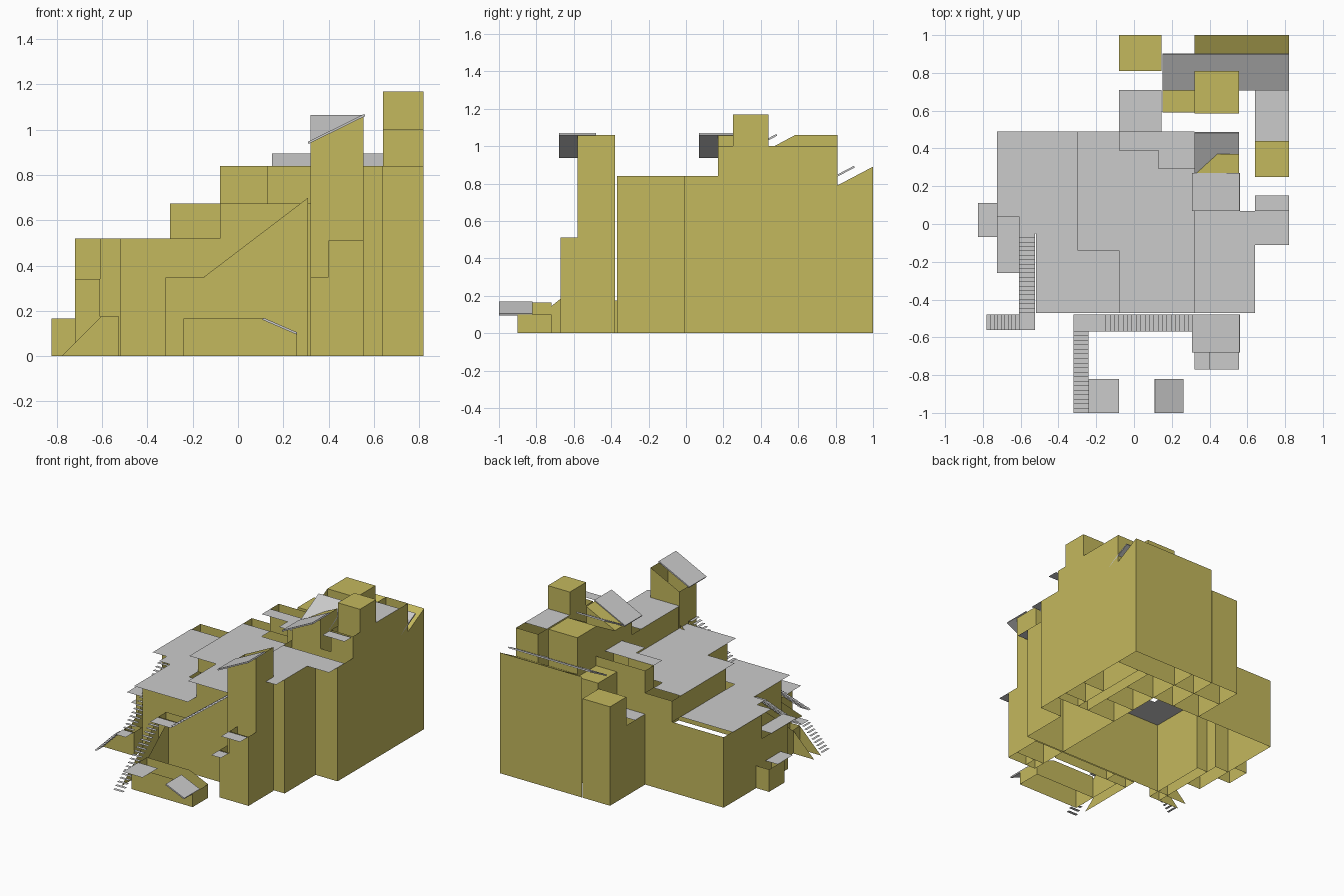
import bpy

if "Cube" in bpy.data.objects:
    bpy.data.objects.remove(bpy.data.objects["Cube"])

wall_mat = bpy.data.materials.new("ochre_wall")
wall_mat.diffuse_color = (0.55, 0.48, 0.11, 1)
wall_mat.use_nodes = True
wall_mat.node_tree.nodes["Principled BSDF"].inputs["Base Color"].default_value = wall_mat.diffuse_color
S = 0.10  # roofs and stair treads sit this far in front of their walls


def mesh(name, verts, faces, mat=None):
    me = bpy.data.meshes.new(name)
    me.from_pydata(verts, [], faces)
    me.update()
    ob = bpy.data.objects.new(name, me)
    bpy.context.collection.objects.link(ob)
    if mat:
        me.materials.append(mat)
    return ob


def wall(name, path, z0, z1):
    """Vertical sheet along a path."""
    n = len(path)
    v = [(x, y, z) for z in (z0, z1) for x, y in path]
    f = [(i, i + 1, n + i + 1, n + i) for i in range(n - 1)]
    return mesh(name, v, f, wall_mat)


def block(name, x0, x1, y0, y1, front, back=None, east=None, top=False):
    """Box walls standing on the ground; the top may slope along y (back) or x (east)."""
    b = front if back is None else back
    e = front if east is None else east
    hs = (front, e, e if east is not None else b, b if east is None else front)
    c = [(x0, y0), (x1, y0), (x1, y1), (x0, y1)]
    v = [(x, y, 0) for x, y in c] + [(x, y, h) for (x, y), h in zip(c, hs)]
    f = [(i, (i + 1) % 4, 4 + (i + 1) % 4, 4 + i) for i in range(4)]
    if top:
        f.append((4, 5, 6, 7))
    return mesh(name, v, f, wall_mat)


def roof(name, pts, z):
    """Flat roof sheet."""
    return mesh(name, [(x, y, z) for x, y in pts], [tuple(range(len(pts)))])


def rect(x0, x1, y0, y1):
    return [(x0, y0), (x1, y0), (x1, y1), (x0, y1)]


def slope_roof(name, x0, x1, y0, y1, hs):
    """Thin slab sloping through four corner heights."""
    v = [(x, y, h) for (x, y), h in zip(rect(x0, x1, y0, y1), hs)]
    ob = mesh(name, v, [(0, 1, 2, 3)])
    m = ob.modifiers.new("thickness", 'SOLIDIFY')
    m.thickness = 0.01
    m.offset = 0


def stair(name, axis, a0, a1, b0, b1, z0, z1, n):
    """Flight of loose treads rising along axis, with the side walls that carry it."""
    def P(a, b, z, dy=0):
        return (a, b + dy, z) if axis == 'x' else (b, a + dy, z)
    v, f = [], []
    for i in range(n):
        s, e = (a0 + (a1 - a0) * (i + k) / n for k in (0, 1))
        z = z0 + (z1 - z0) * (i + 0.7) / n
        f.append(tuple(range(len(v), len(v) + 4)))
        q = [P(s, b0, z), P(e, b0, z), P(e, b1, z), P(s, b1, z)]
        v += q if axis == 'x' else q[::-1]
    mesh(name + "_treads", v, f)
    v = []
    for b in (b0, b1):
        v += [P(a0, b, 0, S), P(a1, b, 0, S), P(a1, b, z1, S), P(a0, b, z0, S)]
    f = [(0, 1, 2, 3), (7, 6, 5, 4)]
    if z0 > 0:
        f.append((0, 3, 7, 4))
    mesh(name + "_sides", v, f, wall_mat)


# West terrace, lowest tier
wall("tier1_west_wall", [(-.08, .59), (-.72, .59), (-.72, .14), (-.61, .14), (-.61, .05),
                         (-.52, .05), (-.52, -.37), (-.08, -.37)], 0, .52)
roof("tier1_roof", [(-.725, .49), (-.725, .04), (-.61, .04), (-.61, -.05), (-.52, -.05),
                    (-.52, -.47), (-.08, -.47), (-.08, -.14), (-.3, -.14), (-.3, .49)], .52)
block("west_annex", -.72, -.61, -.16, .14, .34)
roof("west_annex_roof", rect(-.725, -.61, -.26, .04), .34)
block("west_shed", -.825, -.72, .03, .21, .165)
roof("west_shed_roof", rect(-.825, -.725, -.07, .11), .165)

# Middle tier
wall("tier2_step_wall", [(-.08, .59), (-.3, .59), (-.3, -.04), (-.08, -.04), (-.08, -.37)], .52, .675)
wall("tier2_front_wall", [(-.08, -.37), (.32, -.37)], 0, .675)
roof("tier2_roof", [(-.3, .49), (-.3, -.14), (-.08, -.14), (-.08, -.47), (.32, -.47),
                    (.32, .29), (.13, .29), (.13, .39), (-.08, .39), (-.08, .49)], .675)

# Upper tier
wall("tier3_step_wall", [(-.08, .59), (-.08, .49), (.13, .49), (.13, .39), (.32, .39), (.32, -.37)], .675, .84)
wall("tier3_back_wall", [(.32, .59), (-.08, .59)], .52, .84)
roof("tier3_roof", [(-.08, .39), (.13, .39), (.13, .29), (.32, .29), (.32, .49), (-.08, .49)], .84)

# East block
wall("east_wall", [(.32, .17), (.32, -.37), (.64, -.37), (.64, -.01), (.82, -.01), (.82, .17), (.55, .17)], 0, .84)
roof("east_roof", [(.32, -.47), (.64, -.47), (.64, -.11), (.82, -.11), (.82, .07), (.32, .07)], .84)
block("east_lobby", .64, .82, .17, .25, 1.0)
roof("east_lobby_roof", rect(.64, .82, .07, .15), 1.0)
block("east_tower", .64, .82, .25, .44, 1.17, top=True)
block("east_wing", .64, .82, .44, .81, 1.0)
roof("east_wing_roof", rect(.64, .82, .34, .71), 1.0)

# Towers with pitched roofs: front one and courtyard one
for nm, y, capped in (("front_tower", -.58, False), ("court_tower", .17, True)):
    block(nm, .32, .555, y, y + .2, .945, east=1.06, top=capped)
    slope_roof(nm + "_roof", .31, .56, y - S, y + .1, (.942, 1.065, 1.065, .942))
block("court_house", .32, .555, .37, .585, .945, back=1.06)
slope_roof("court_house_roof", .32, .555, .27, .485, (.945, .945, 1.06, 1.06))
block("high_block", .32, .555, .585, .81, 1.06, top=True)

# Ledges at the foot of the front tower
for nm, x0, x1, z in (("low_ledge", .32, .40, .35), ("high_ledge", .40, .555, .51)):
    block(nm, x0, x1, -.67, -.58, z)
    roof(nm + "_roof", rect(x0, x1, -.77, -.68), z)

# Rear range
wall("rear_wall", [(.32, 1), (.15, 1)], 0, .89)
block("rear_range", .32, .82, .81, 1, .79, back=.89, top=True)
slope_roof("rear_roof", .15, .82, .71, .90, (.79, .79, .89, .89))
block("rear_store", .15, .32, .59, .81, .77, top=True)
block("rear_corner", -.08, .145, .81, 1, .73, top=True)
block("rear_link", -.08, .145, .59, .81, .52)
roof("rear_link_roof", rect(-.08, .145, .49, .71), .52)

# Low front building, open between its two roofs
pts = [(-.24, 0), (.26, 0), (.26, .10), (.11, .165), (-.24, .165)]
v = [(x, y, z) for y in (-.9, -.72) for x, z in pts]
mesh("front_hut", v, [(0, 1, 2, 3, 4), (9, 8, 7, 6, 5), (1, 6, 7, 2), (0, 4, 9, 5)], wall_mat)
roof("front_hut_roof", rect(-.24, -.08, -1, -.82), .165)
slope_roof("front_hut_pitch", .11, .26, -1, -.82, (.165, .10, .10, .165))

# Front stairs: up from the ground, landing, then along the wall
stair("front_stair", 'y', -1, -.57, -.32, -.24, 0, .345, 18)
block("front_landing", -.32, -.15, -.47, -.38, .348)
roof("front_landing_top", rect(-.32, -.15, -.57, -.48), .348)
stair("wall_stair", 'x', -.15, .31, -.57, -.48, .35, .70, 20)

# West stairs: up from the ground, landing, then onto the lowest tier
stair("west_stair", 'x', -.78, -.61, -.56, -.48, 0, .17, 9)
block("west_landing", -.61, -.525, -.46, -.37, .175)
roof("west_landing_top", rect(-.61, -.525, -.56, -.47), .175)
stair("west_upper_stair", 'y', -.47, -.05, -.61, -.525, .175, .52, 18)
